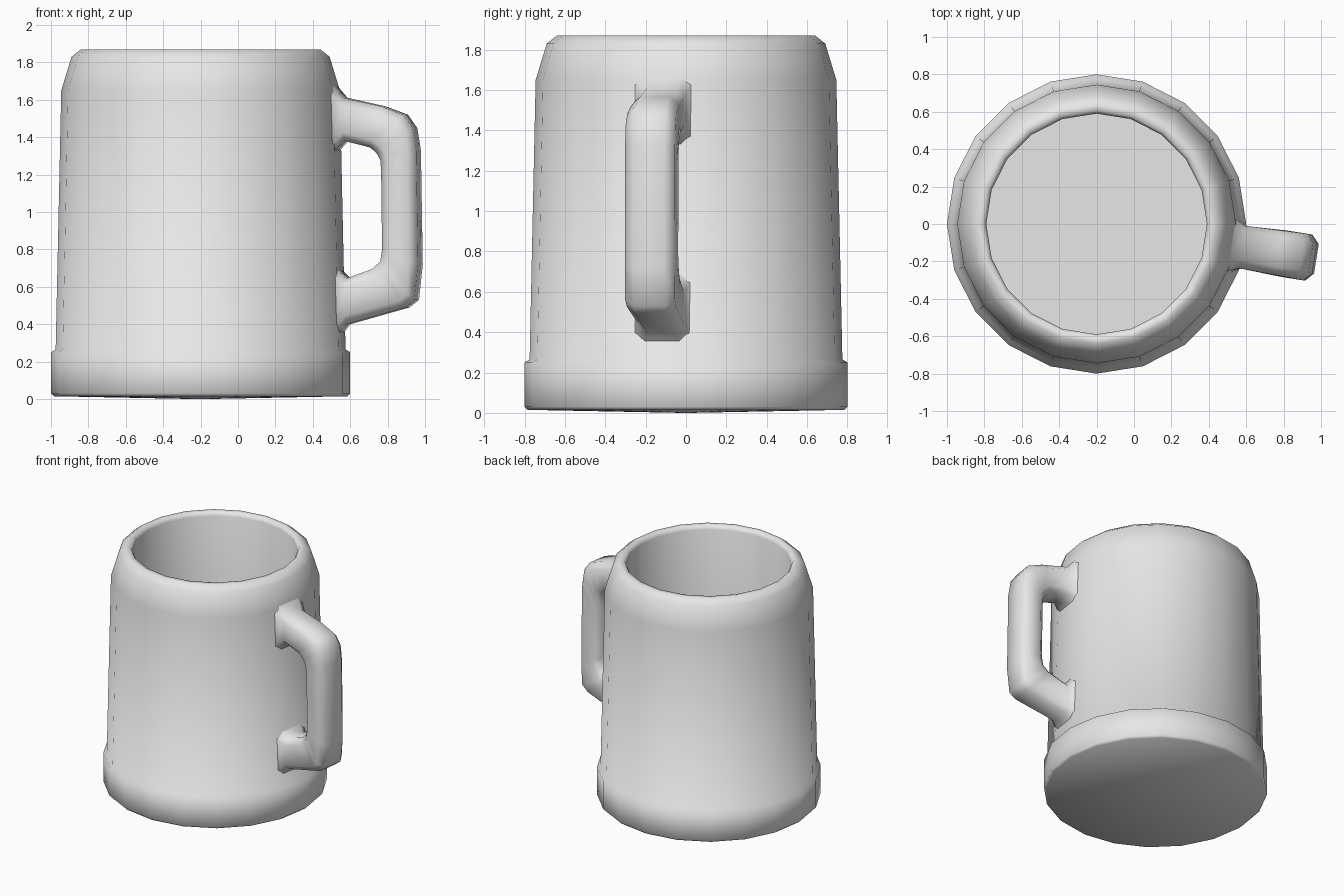
import bpy, bmesh, math
from mathutils import Vector, Matrix

cube = bpy.data.objects.get("Cube")
if cube:
    bpy.data.objects.remove(cube, do_unlink=True)

grey = bpy.data.materials.new("plain grey")
grey.use_nodes = True
grey.diffuse_color = (0.8, 0.8, 0.8, 1)
grey.node_tree.nodes["Principled BSDF"].inputs["Base Color"].default_value = (0.8, 0.8, 0.8, 1)

AXIS = Vector((-0.2, 0, 0))   # centre line of the mug
SIDES = 20


def loft(name, rings, angle):
    """Skin closed rings of equal length and cap both ends."""
    bm = bmesh.new()
    loops = [[bm.verts.new(p) for p in ring] for ring in rings]
    n = len(rings[0])
    for a, b in zip(loops, loops[1:]):
        for i in range(n):
            j = (i + 1) % n
            bm.faces.new((a[i], a[j], b[j], b[i]))
    bm.faces.new(loops[0][::-1])
    bm.faces.new(loops[-1])
    bmesh.ops.recalc_face_normals(bm, faces=bm.faces)
    mesh = bpy.data.meshes.new(name)
    bm.to_mesh(mesh)
    bm.free()
    mesh.materials.append(grey)
    obj = bpy.data.objects.new(name, mesh)
    bpy.context.collection.objects.link(obj)
    bpy.ops.object.select_all(action="DESELECT")
    obj.select_set(True)
    bpy.context.view_layer.objects.active = obj
    bpy.ops.object.shade_smooth_by_angle(angle=math.radians(angle))
    return obj


# Mug body: underside, base band, tapered wall, rounded rim, hollow inside
profile = [(0.02, 0), (0.785, 0.015), (0.8, 0.03), (0.8, 0.25), (0.775, 0.265),
           (0.745, 1.65), (0.69, 1.83), (0.64, 1.87), (0.605, 1.87),
           (0.59, 1.84), (0.59, 0.2)]


def circle(r, z):
    turns = [2 * math.pi * i / SIDES for i in range(SIDES)]
    return [AXIS + Vector((r * math.cos(t), r * math.sin(t), z)) for t in turns]


loft("mug_body", [circle(r, z) for r, z in profile], 65)

# Handle: chamfered sections along pairs of outer and inner points,
# each with a half width, aimed at the middle of one side of the body
stations = [
    ((0.72, 1.68), (0.72, 1.31), 0.145),
    ((0.785, 1.61), (0.79, 1.38), 0.115),
    ((0.99, 1.565), (0.93, 1.345), 0.12),
    ((1.11, 1.52), (0.965, 1.315), 0.123),
    ((1.16, 1.45), (0.985, 1.28), 0.125),
    ((1.18, 1.33), (0.99, 1.22), 0.125),
    ((1.19, 0.72), (0.995, 0.8), 0.125),
    ((1.17, 0.53), (0.985, 0.735), 0.125),
    ((1.12, 0.49), (0.94, 0.695), 0.123),
    ((0.8, 0.4), (0.8, 0.645), 0.115),
    ((0.74, 0.33), (0.74, 0.7), 0.145),
]
turn = Matrix.Rotation(-math.pi / SIDES, 3, "Z")


def section(outer, inner, half, cut=0.045):
    o, i = (Vector((p[0], 0, p[1])) for p in (outer, inner))
    t = cut / (o - i).length
    corners = [(0, -1), (0, 1), (t, 1), (1 - t, 1), (1, 1), (1, -1), (1 - t, -1), (t, -1)]
    ring = []
    for f, side in corners:
        width = half - cut if f in (0, 1) else half
        ring.append(AXIS + turn @ (o.lerp(i, f) + Vector((0, side * width, 0))))
    return ring


loft("handle", [section(*s) for s in stations], 65)
